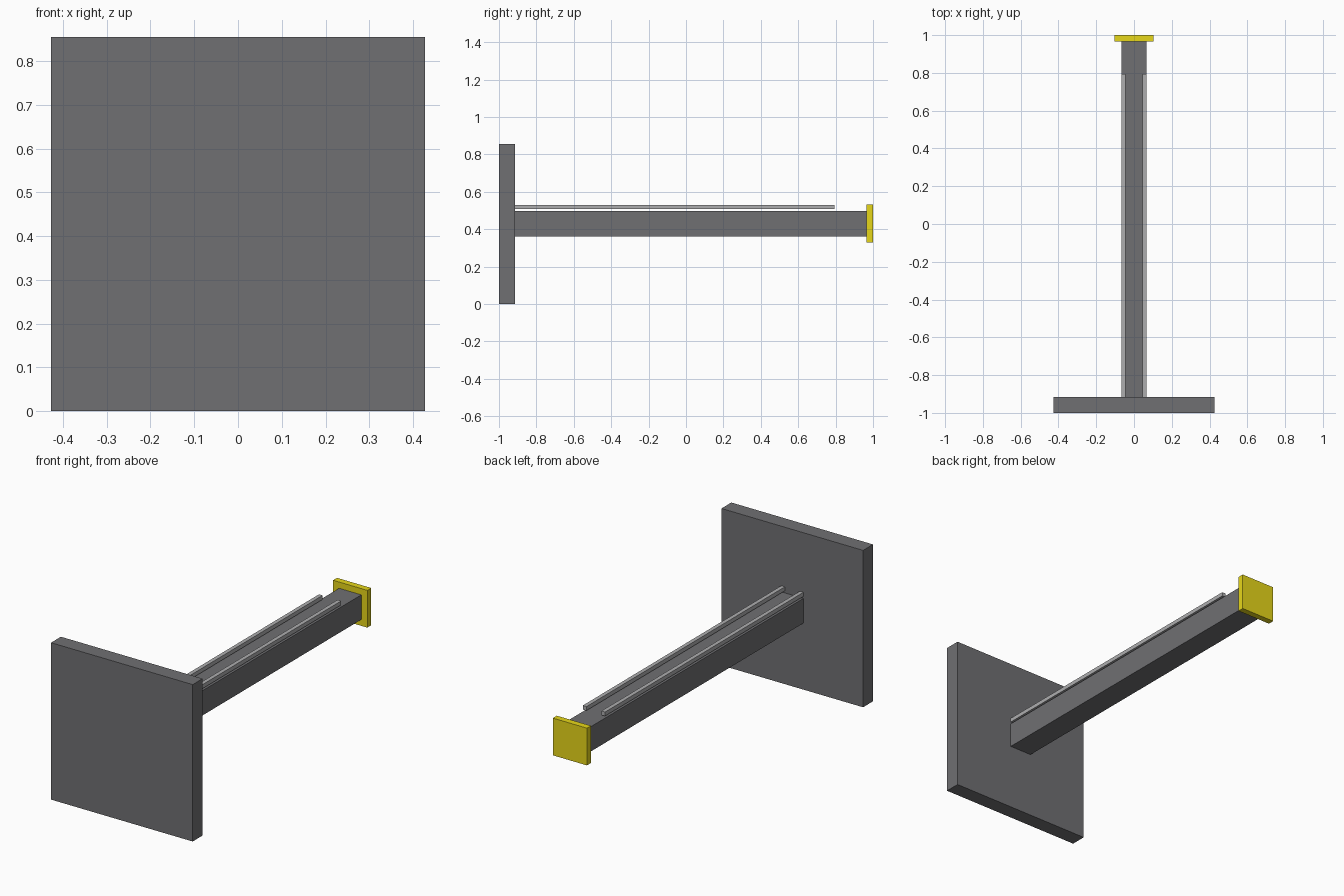
import bpy
import bmesh
from mathutils import Vector

if "Cube" in bpy.data.objects:
    bpy.data.objects.remove(bpy.data.objects["Cube"])


def material(name, rgb):
    mat = bpy.data.materials.new(name)
    mat.diffuse_color = (*rgb, 1.0)
    mat.use_nodes = True
    mat.node_tree.nodes["Principled BSDF"].inputs["Base Color"].default_value = mat.diffuse_color
    return mat


def box(name, low, high, mat):
    """Box spanning two opposite corners, with its origin at its centre."""
    low, high = Vector(low), Vector(high)
    bm = bmesh.new()
    bmesh.ops.create_cube(bm, size=1.0)
    bmesh.ops.scale(bm, vec=high - low, verts=bm.verts)
    mesh = bpy.data.meshes.new(name)
    bm.to_mesh(mesh)
    bm.free()
    mesh.materials.append(mat)
    obj = bpy.data.objects.new(name, mesh)
    obj.location = (low + high) / 2
    bpy.context.collection.objects.link(obj)
    return obj


dark = material("dark_grey", (0.16, 0.16, 0.17))
light = material("light_grey", (0.42, 0.42, 0.43))
yellow = material("yellow", (0.8, 0.68, 0.01))

PLATE_BACK = -0.915   # where the arm meets the plate
ARM_END = 0.966       # where the arm meets the cap

# Square mounting plate
box("mounting_plate", (-0.427, -1, 0), (0.427, PLATE_BACK, 0.855), dark)

# Long square arm
box("arm", (-0.067, PLATE_BACK, 0.362), (0.067, ARM_END, 0.497), dark)

# Yellow end cap
box("end_cap", (-0.103, ARM_END, 0.328), (0.103, 1, 0.531), yellow)

# Pair of thin rails just above the arm's edges
for side, x in (("left", -0.056), ("right", 0.056)):
    box(side + "_rail", (x - 0.011, PLATE_BACK, 0.508),
        (x + 0.011, 0.793, 0.53), light)
